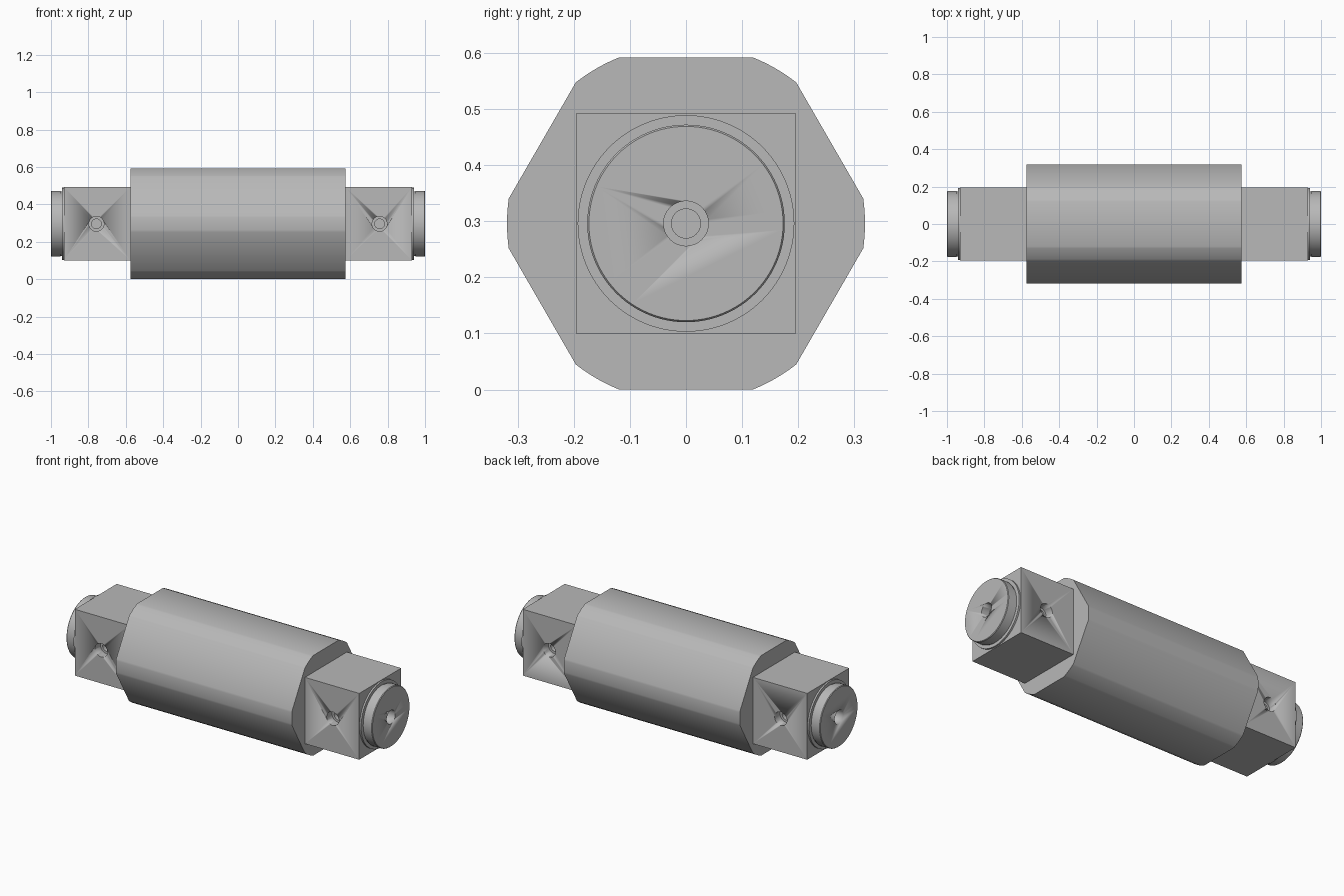
import bpy, bmesh, math
from mathutils import Matrix, Vector

if "Cube" in bpy.data.objects:
    bpy.data.objects.remove(bpy.data.objects["Cube"])

MID = 0.296          # height of the long axis
BODY_X, BLOCK_X = 0.575, 0.93
HALF = 0.196         # half width of the end blocks

steel = bpy.data.materials.new("grey_steel")
steel.use_nodes = True
grey = (0.48, 0.48, 0.48, 1)
steel.diffuse_color = grey
steel.node_tree.nodes["Principled BSDF"].inputs["Base Color"].default_value = grey


def make(name, bm, angle=30):
    bmesh.ops.recalc_face_normals(bm, faces=bm.faces)
    mesh = bpy.data.meshes.new(name)
    bm.to_mesh(mesh)
    bm.free()
    mesh.materials.append(steel)
    obj = bpy.data.objects.new(name, mesh)
    bpy.context.collection.objects.link(obj)
    bpy.ops.object.select_all(action='DESELECT')
    obj.select_set(True)
    bpy.context.view_layer.objects.active = obj
    bpy.ops.object.shade_smooth_by_angle(angle=math.radians(angle))
    return obj


def lathe(name, profile, origin, direction, sides=64):
    """Closed turned solid from (distance, radius) pairs along a direction."""
    bm = bmesh.new()
    rings = []
    for d, r in profile:
        rings.append([bm.verts.new((r * math.cos(a), r * math.sin(a), d))
                      for a in (2 * math.pi * i / sides for i in range(sides))])
    for low, high in zip(rings, rings[1:]):
        for i in range(sides):
            j = (i + 1) % sides
            bm.faces.new((low[i], low[j], high[j], high[i]))
    bm.faces.new(rings[0])
    bm.faces.new(rings[-1])
    turn = Vector(direction).to_track_quat('Z', 'Y').to_matrix().to_4x4()
    bm.transform(Matrix.Translation(origin) @ turn)
    return make(name, bm)


def drill(target, name, origin, inward):
    """Stepped blind hole cut into a surface."""
    cutter = lathe(name, [(-0.02, 0.04), (0.05, 0.04), (0.05, 0.026), (0.13, 0.026)],
                   origin, inward, 32)
    cutter.hide_render = True
    cutter.hide_set(True)
    mod = target.modifiers.new(name, 'BOOLEAN')
    mod.operation = 'DIFFERENCE'
    mod.solver = 'EXACT'
    mod.object = cutter


# Hexagonal body with its corners turned down to a cylinder
radius = 0.319
bm = bmesh.new()
outline = []
for corner in range(6):
    for step in range(9):
        a = math.radians(corner * 60 - 8 + 2 * step)
        outline.append(bm.verts.new((-BODY_X, radius * math.cos(a), MID + radius * math.sin(a))))
face = bm.faces.new(outline)
grown = bmesh.ops.extrude_face_region(bm, geom=[face], use_keep_orig=True)
moved = [v for v in grown["geom"] if isinstance(v, bmesh.types.BMVert)]
bmesh.ops.translate(bm, verts=moved, vec=(2 * BODY_X, 0, 0))
make("hex_body", bm)

for side, label in ((1, "left"), (-1, "right")):
    # Square end block with a stepped hole front and back
    bm = bmesh.new()
    bmesh.ops.create_cube(bm, size=1)
    length = BLOCK_X - BODY_X
    bm.transform(Matrix.Translation((side * (BODY_X + length / 2), 0, MID))
                 @ Matrix.Diagonal((length, 2 * HALF, 2 * HALF, 1)))
    block = make(label + "_end_block", bm)
    for y, where in ((-1, "front"), (1, "back")):
        drill(block, f"{label}_{where}_hole_cutter", (side * 0.757, y * HALF, MID), (0, -y, 0))

    # Thin shoulder and turned journal with a chamfered rim and a centre hole
    journal = lathe(label + "_journal",
                    [(0, 0.193), (0.01, 0.193), (0.01, 0.173), (0.018, 0.173), (0.018, 0.176),
                     (0.066, 0.176), (0.07, 0.173)],
                    (side * BLOCK_X, 0, MID), (side, 0, 0), 96)
    drill(journal, label + "_centre_hole_cutter", (side * 1.0, 0, MID), (-side, 0, 0))
